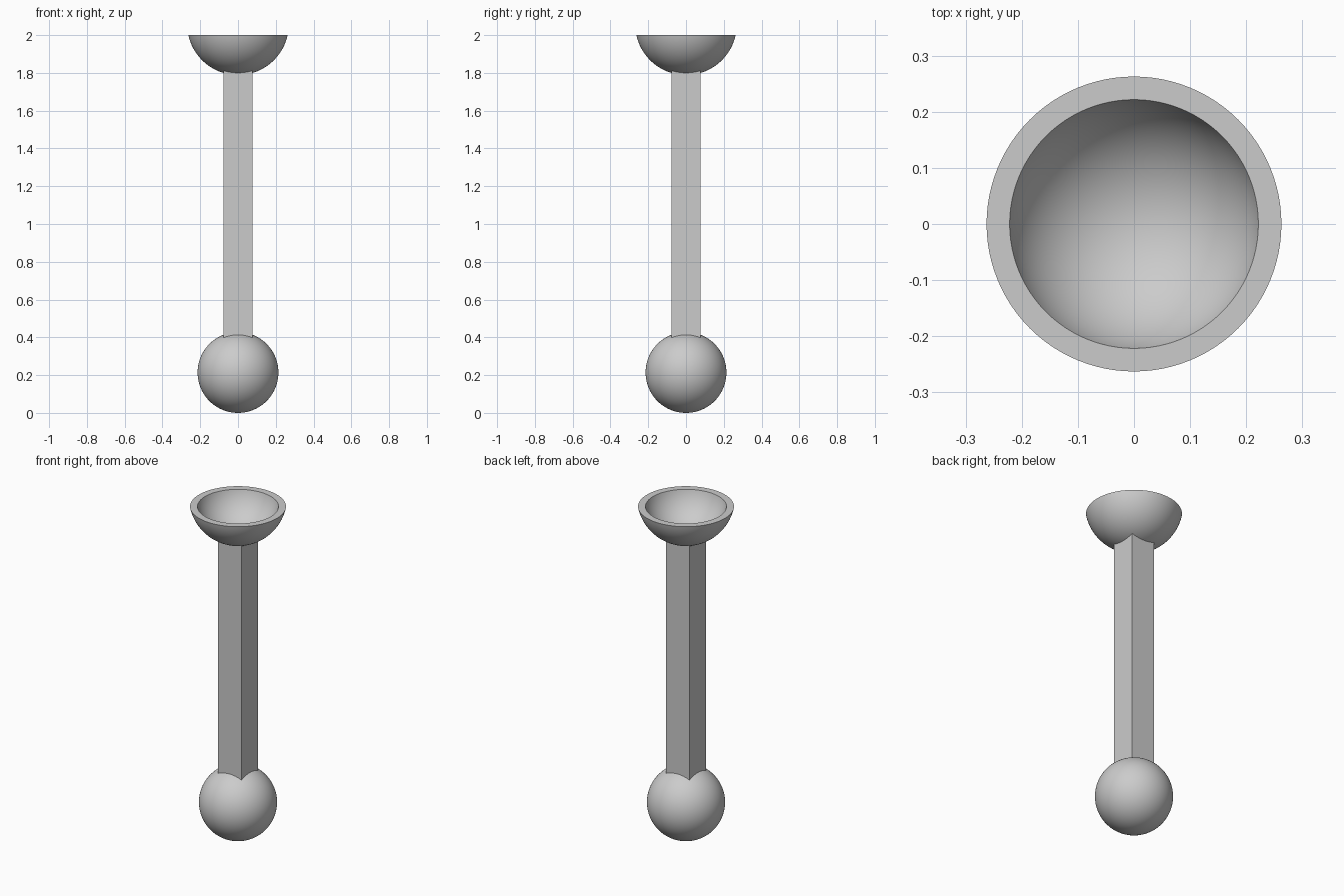
import bpy, bmesh, math
from mathutils import Matrix

cube = bpy.data.objects.get("Cube")
if cube:
    bpy.data.objects.remove(cube, do_unlink=True)

grey = bpy.data.materials.new("light grey")
grey.use_nodes = True
color = (0.6, 0.6, 0.6, 1)
grey.diffuse_color = color
grey.node_tree.nodes["Principled BSDF"].inputs["Base Color"].default_value = color


def finish(name, bm, smooth=True):
    mesh = bpy.data.meshes.new(name)
    bmesh.ops.recalc_face_normals(bm, faces=bm.faces)
    bm.to_mesh(mesh)
    bm.free()
    mesh.materials.append(grey)
    obj = bpy.data.objects.new(name, mesh)
    bpy.context.collection.objects.link(obj)
    if smooth:
        bpy.ops.object.select_all(action='DESELECT')
        obj.select_set(True)
        bpy.context.view_layer.objects.active = obj
        bpy.ops.object.shade_smooth_by_angle(angle=math.radians(35))
    return obj


# Ball at the foot
ball_r = 0.214
bm = bmesh.new()
bmesh.ops.create_uvsphere(bm, u_segments=96, v_segments=48, radius=ball_r,
                          matrix=Matrix.Translation((0, 0, ball_r)))
finish("foot_ball", bm)

# Square shaft, its ends buried in the ball and the bowl
half, low, high = 0.078, 0.3, 1.82
bm = bmesh.new()
bmesh.ops.create_cube(bm, size=1, matrix=Matrix.Translation((0, 0, (low + high) / 2))
                      @ Matrix.Diagonal((2 * half, 2 * half, high - low, 1)))
finish("square_shaft", bm, smooth=False)

# Bowl: two concentric arcs joined by a flat rim, spun round the axis
centre, rim_z, steps = 2.0575, 2.0, 24


def arc(radius):
    end = math.acos((centre - rim_z) / radius)
    return [(radius * math.sin(end * i / steps), 0,
             centre - radius * math.cos(end * i / steps)) for i in range(steps + 1)]


bm = bmesh.new()
profile = [bm.verts.new(p) for p in arc(0.269) + arc(0.229)[::-1]]
edges = [bm.edges.new(pair) for pair in zip(profile, profile[1:])]
bmesh.ops.spin(bm, geom=profile + edges, cent=(0, 0, 0), axis=(0, 0, 1),
               angle=math.tau, steps=96)
bmesh.ops.remove_doubles(bm, verts=bm.verts, dist=0.0001)
finish("top_bowl", bm)
